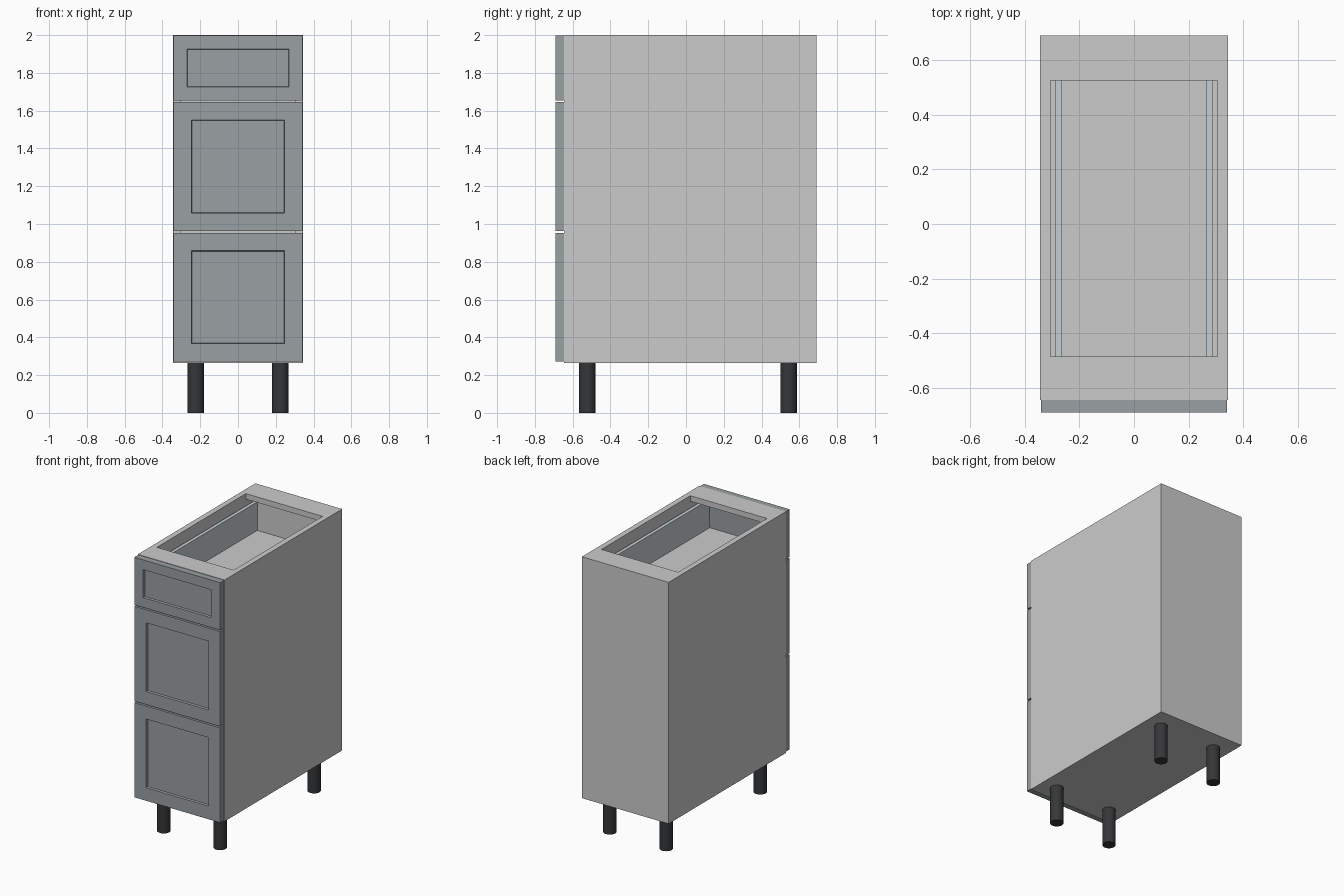
import bpy, bmesh

if "Cube" in bpy.data.objects:
    bpy.data.objects.remove(bpy.data.objects["Cube"])


def material(name, rgb):
    m = bpy.data.materials.new(name)
    m.diffuse_color = (*rgb, 1)
    m.use_nodes = True
    m.node_tree.nodes["Principled BSDF"].inputs["Base Color"].default_value = m.diffuse_color
    return m


FRONT = material("slate_paint", (0.32, 0.35, 0.37))
METAL = material("drawer_metal", (0.56, 0.62, 0.65))
BLACK = material("black_plastic", (0.035, 0.037, 0.04))


def box(name, x, y, z, mat=None, margin=None):
    """Box from (min, max) pairs; margin adds a recessed panel on the -y face."""
    bm = bmesh.new()
    bmesh.ops.create_cube(bm, size=1)
    for v in bm.verts:
        v.co = [r[0] if c < 0 else r[1] for c, r in zip(v.co, (x, y, z))]
    bm.normal_update()
    if margin:
        face = min(bm.faces, key=lambda f: f.calc_center_median().y)
        bmesh.ops.inset_individual(bm, faces=[face], thickness=margin)
        bmesh.ops.inset_individual(bm, faces=[face], thickness=0.005, depth=-0.014)
    me = bpy.data.meshes.new(name)
    bm.to_mesh(me)
    bm.free()
    if mat:
        me.materials.append(mat)
    ob = bpy.data.objects.new(name, me)
    bpy.context.collection.objects.link(ob)
    return ob


W, T = 0.345, 0.04             # half width, board thickness
YF, YB = -0.645, 0.69          # carcass front and back
Z0, Z1 = 0.265, 2.0            # carcass bottom and top
IN = W - T

# Carcass boards
for side, s in (("left", -1), ("right", 1)):
    box(f"{side}_side_panel", sorted((s * IN, s * W)), (YF, YB), (Z0, Z1))
box("bottom_panel", (-IN, IN), (YF, YB), (Z0, Z0 + T))
box("back_panel", (-IN, IN), (YB - T, YB), (Z0 + T, Z1 - T))
box("front_top_rail", (-IN, IN), (YF, -0.485), (Z1 - T, Z1))
box("back_top_rail", (-IN, IN), (0.525, YB), (Z1 - T, Z1))

# Drawers: front z range, recess margin, wall top
drawers = (("top", 1.655, 1.997, 0.10, 1.925),
           ("middle", 0.963, 1.645, 0.133, 1.45),
           ("bottom", 0.272, 0.953, 0.133, 0.76))
for name, z0, z1, margin, wall in drawers:
    box(f"{name}_drawer_front", (-0.341, 0.341), (-0.69, YF), (z0, z1), FRONT, margin)
    floor = z0 + 0.065
    for side, s in (("left", -1), ("right", 1)):
        box(f"{name}_drawer_{side}_wall", sorted((s * 0.263, s * 0.288)),
            (YF, 0.62), (floor - 0.025, wall), METAL)
    box(f"{name}_drawer_floor", (-0.263, 0.263), (YF, 0.62), (floor - 0.025, floor))
    box(f"{name}_drawer_back", (-0.263, 0.263), (0.595, 0.62), (floor, wall))

# Round legs
for yname, y in (("front", -0.523), ("back", 0.544)):
    for xname, x in (("left", -0.224), ("right", 0.224)):
        bpy.ops.mesh.primitive_cylinder_add(vertices=32, radius=0.044, depth=Z0,
                                            location=(x, y, Z0 / 2))
        leg = bpy.context.object
        leg.name = f"{yname}_{xname}_leg"
        leg.data.materials.append(BLACK)
        bpy.ops.object.shade_smooth_by_angle()
